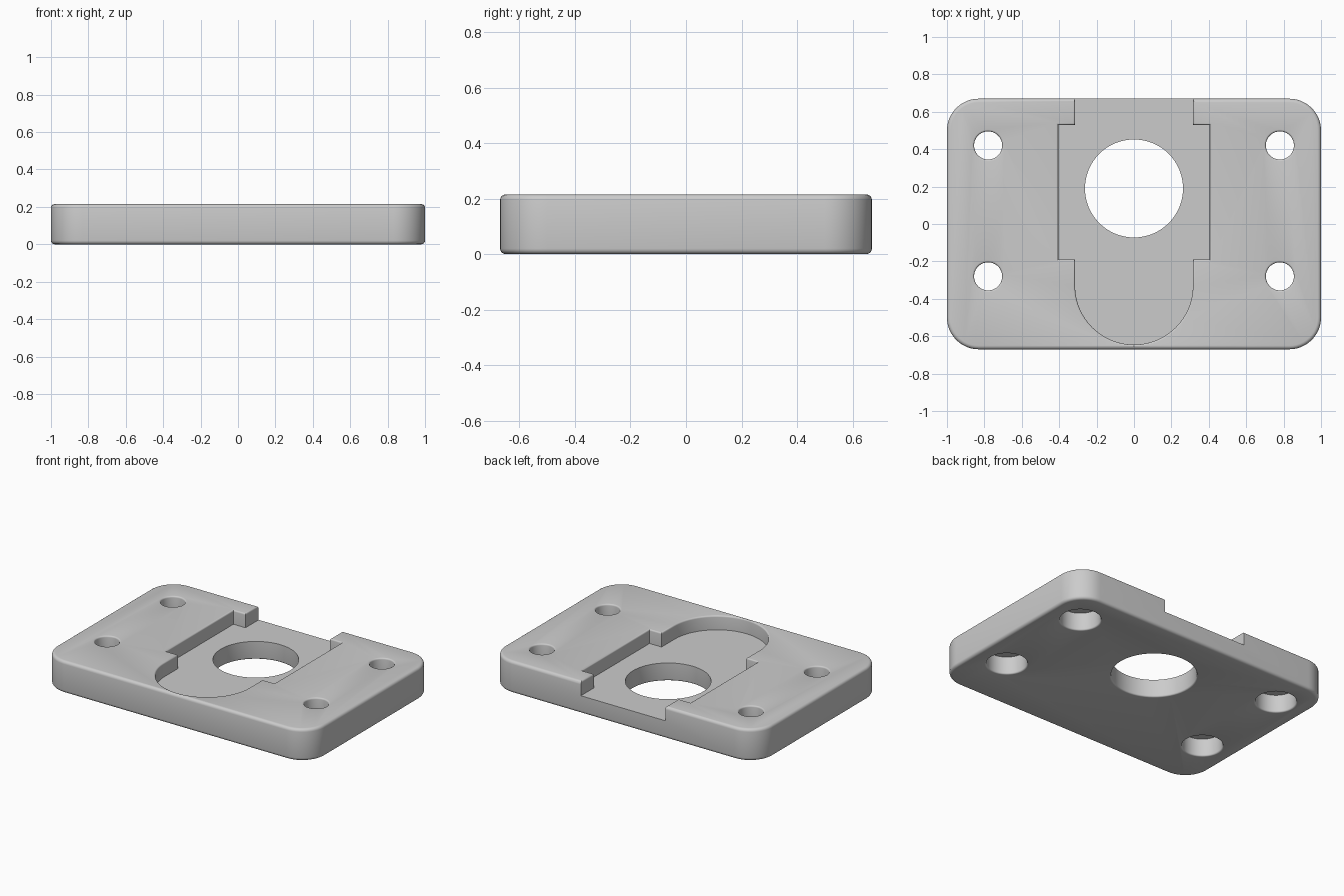
import bpy
import bmesh
from math import sin, cos, pi, radians

if "Cube" in bpy.data.objects:
    bpy.data.objects.remove(bpy.data.objects["Cube"], do_unlink=True)

HALF_X, HALF_Y, HEIGHT = 1.0, 0.67, 0.215
FLOOR = 0.12
EDGE, RIM = 0.02, 0.01

metal = bpy.data.materials.new("plain grey")
grey = (0.6, 0.6, 0.6, 1)
metal.diffuse_color = grey
metal.use_nodes = True
metal.node_tree.nodes["Principled BSDF"].inputs["Base Color"].default_value = grey


def arc(cx, cy, r, start, end, steps):
    angles = [start + (end - start) * i / steps for i in range(steps + 1)]
    return [(cx + r * cos(a), cy + r * sin(a)) for a in angles]


def loft(name, outline, levels):
    """Solid through outline(grow) at each (z, grow) level, with flat caps."""
    bm = bmesh.new()
    rings = [[bm.verts.new((x, y, z)) for x, y in outline(g)] for z, g in levels]
    n = len(rings[0])
    for low, high in zip(rings, rings[1:]):
        for i in range(n):
            j = (i + 1) % n
            bm.faces.new((low[i], low[j], high[j], high[i]))
    bm.faces.new(rings[0][::-1])
    bm.faces.new(rings[-1])
    bmesh.ops.recalc_face_normals(bm, faces=bm.faces)
    mesh = bpy.data.meshes.new(name)
    bm.to_mesh(mesh)
    bm.free()
    mesh.materials.append(metal)
    obj = bpy.data.objects.new(name, mesh)
    bpy.context.collection.objects.link(obj)
    return obj


def plate_outline(grow):
    r = 0.17 + grow
    cx, cy = HALF_X - 0.17, HALF_Y - 0.17
    corners = [(cx, cy), (-cx, cy), (-cx, -cy), (cx, -cy)]
    return [p for k, (x, y) in enumerate(corners)
            for p in arc(x, y, r, k * pi / 2, (k + 1) * pi / 2, 12)]


def pocket_outline(grow):
    neck, wide = 0.315 + grow, 0.405 + grow
    low, high, back = -0.19 - grow, 0.53 + grow, HALF_Y + 0.1
    right = [(neck, low), (wide, low), (wide, high), (neck, high), (neck, back)]
    left = [(-x, y) for x, y in reversed(right)]
    return arc(0, -0.33, neck, pi, 2 * pi, 48) + right + left


def circle(cx, cy, r):
    return lambda grow: arc(cx, cy, r + grow, 0, 2 * pi, 64)[:-1]


def rounding(z, size, direction):
    """Levels that flare a cutter outwards as it reaches the surface at z."""
    steps = [i * pi / 8 for i in range(5)]
    levels = [(z - direction * size * (1 - sin(a)), size * (1 - cos(a))) for a in steps]
    levels.append((z + direction * 0.05, size))
    return levels if direction > 0 else levels[::-1]


# Plate with rounded corners and softened top and bottom edges
turn = [i * pi / 8 for i in range(5)]
plate = loft("mounting_plate", plate_outline,
             [(EDGE * (1 - sin(a)), EDGE * (cos(a) - 1)) for a in reversed(turn)]
             + [(HEIGHT - EDGE * (1 - sin(a)), EDGE * (cos(a) - 1)) for a in turn])

# Stepped pocket, open at the back, and the large bore
cutters = [
    loft("pocket_cutter", pocket_outline, [(FLOOR, 0)] + rounding(HEIGHT, RIM, 1)),
    loft("bore_cutter", circle(0, 0.19, 0.262),
         rounding(0, RIM, -1) + [(HEIGHT + 0.1, 0)]),
]

# Four bolt holes, counterbored from below
for x in (-0.78, 0.78):
    for y in (-0.28, 0.42):
        cutters.append(loft("bolt_hole_cutter", circle(x, y, 0.075),
                            [(0.05, 0)] + rounding(HEIGHT, RIM, 1)))
        cutters.append(loft("counterbore_cutter", circle(x, y, 0.125),
                            rounding(0, RIM, -1) + [(0.12, 0)]))

for cutter in cutters:
    cutter.hide_render = True
    cut = plate.modifiers.new(cutter.name, 'BOOLEAN')
    cut.operation = 'DIFFERENCE'
    cut.solver = 'EXACT'
    cut.object = cutter

# Bake the cuts and drop the cutters
graph = bpy.context.evaluated_depsgraph_get()
baked = bpy.data.meshes.new_from_object(plate.evaluated_get(graph))
plate.modifiers.clear()
plate.data = baked
for cutter in cutters:
    bpy.data.objects.remove(cutter, do_unlink=True)

bpy.ops.object.select_all(action='DESELECT')
plate.select_set(True)
bpy.context.view_layer.objects.active = plate
bpy.ops.object.shade_smooth_by_angle(angle=radians(30))
